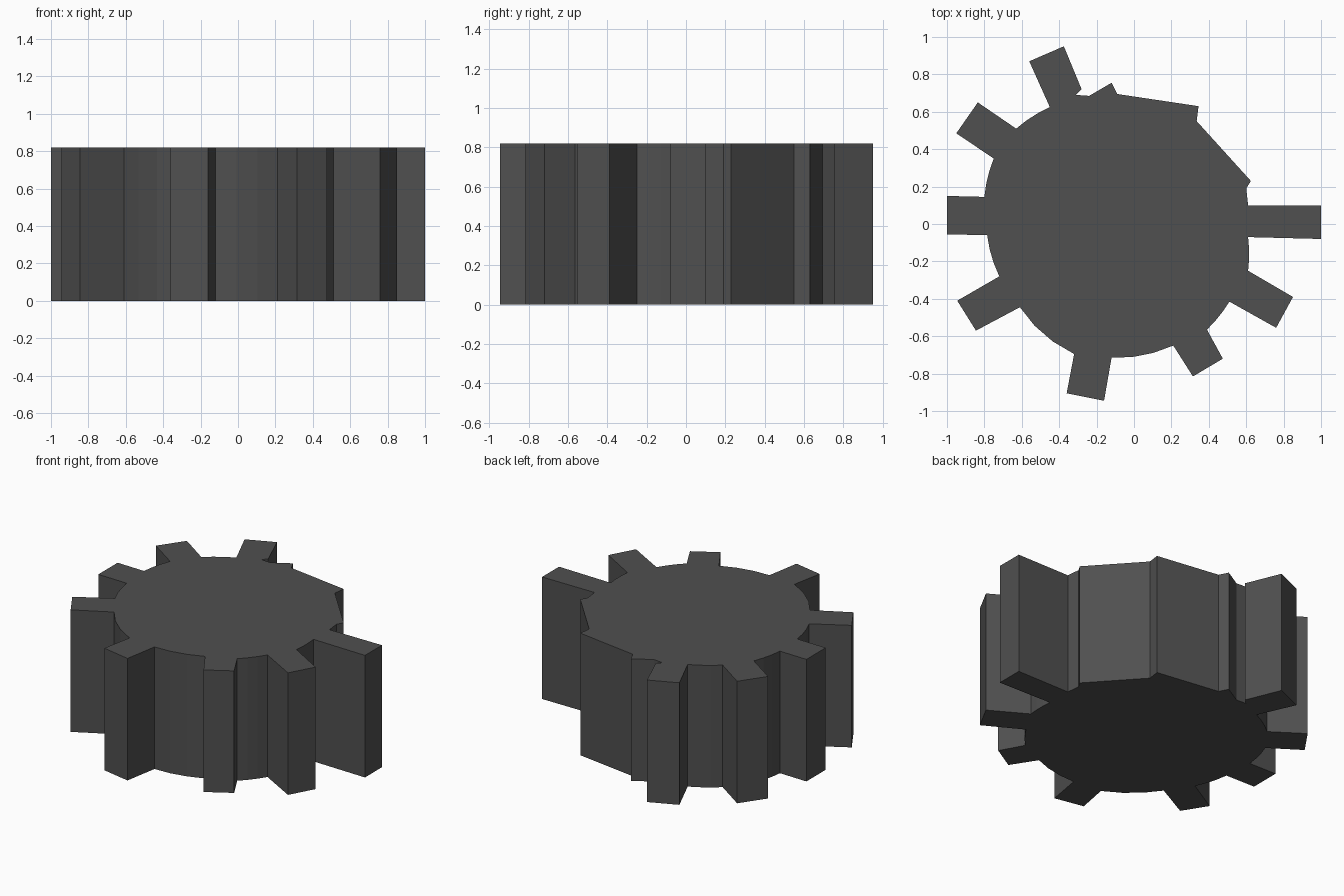
import bpy, bmesh
from math import atan2, cos, sin, pi, hypot

if "Cube" in bpy.data.objects:
    bpy.data.objects.remove(bpy.data.objects["Cube"])

HEIGHT = 0.82
CX = -0.10          # the round body sits left of the model's centre
ARC_STEPS = 3       # facets on the body between neighbouring teeth

# Each tooth: root, outer corner, outer corner, root (clockwise seen from above)
teeth = [
    [(0.61, 0.10), (1.00, 0.10), (1.00, -0.08), (0.61, -0.07)],
    [(0.61, -0.25), (0.85, -0.39), (0.76, -0.555), (0.51, -0.415)],
    [(0.39, -0.565), (0.475, -0.72), (0.315, -0.815), (0.21, -0.65)],
    [(-0.12, -0.715), (-0.16, -0.945), (-0.36, -0.905), (-0.32, -0.695)],
    [(-0.61, -0.445), (-0.845, -0.57), (-0.945, -0.41), (-0.72, -0.28)],
    [(-0.785, -0.06), (-1.00, -0.055), (-1.00, 0.15), (-0.80, 0.145)],
    [(-0.75, 0.35), (-0.95, 0.485), (-0.835, 0.65), (-0.63, 0.51)],
    [(-0.45, 0.625), (-0.56, 0.87), (-0.375, 0.95), (-0.28, 0.72)],
]
# Broken side of the body, where teeth are missing
broken_edge = [(-0.31, 0.69), (-0.24, 0.685), (-0.12, 0.755), (-0.09, 0.695),
               (0.345, 0.63), (0.335, 0.55), (0.625, 0.23), (0.60, 0.19)]


def body_arc(a, b):
    """Body points strictly between two tooth roots, going clockwise."""
    a0, a1 = atan2(a[1], a[0] - CX), atan2(b[1], b[0] - CX)
    if a1 > a0:
        a1 -= 2 * pi
    r0, r1 = hypot(a[0] - CX, a[1]), hypot(b[0] - CX, b[1])
    pts = []
    for i in range(1, ARC_STEPS):
        t = i / ARC_STEPS
        r, ang = r0 + (r1 - r0) * t, a0 + (a1 - a0) * t
        pts.append((CX + r * cos(ang), r * sin(ang)))
    return pts


# Outline of the whole gear
outline = []
for i, tooth in enumerate(teeth):
    outline += tooth
    if i + 1 < len(teeth):
        outline += body_arc(tooth[-1], teeth[i + 1][0])
outline += broken_edge

# Extrude the outline into a solid
bm = bmesh.new()
base = bm.faces.new([bm.verts.new((x, y, 0)) for x, y in outline])
new = bmesh.ops.extrude_face_region(bm, geom=[base], use_keep_orig=True)
top = [g for g in new["geom"] if isinstance(g, bmesh.types.BMVert)]
bmesh.ops.translate(bm, verts=top, vec=(0, 0, HEIGHT))
bmesh.ops.recalc_face_normals(bm, faces=bm.faces)
mesh = bpy.data.meshes.new("broken_gear")
bm.to_mesh(mesh)
bm.free()
gear = bpy.data.objects.new("broken_gear", mesh)
bpy.context.collection.objects.link(gear)

# Dark metal
mat = bpy.data.materials.new("dark_metal")
mat.diffuse_color = (0.08, 0.08, 0.08, 1)
mat.use_nodes = True
mat.node_tree.nodes["Principled BSDF"].inputs["Base Color"].default_value = mat.diffuse_color
mesh.materials.append(mat)
